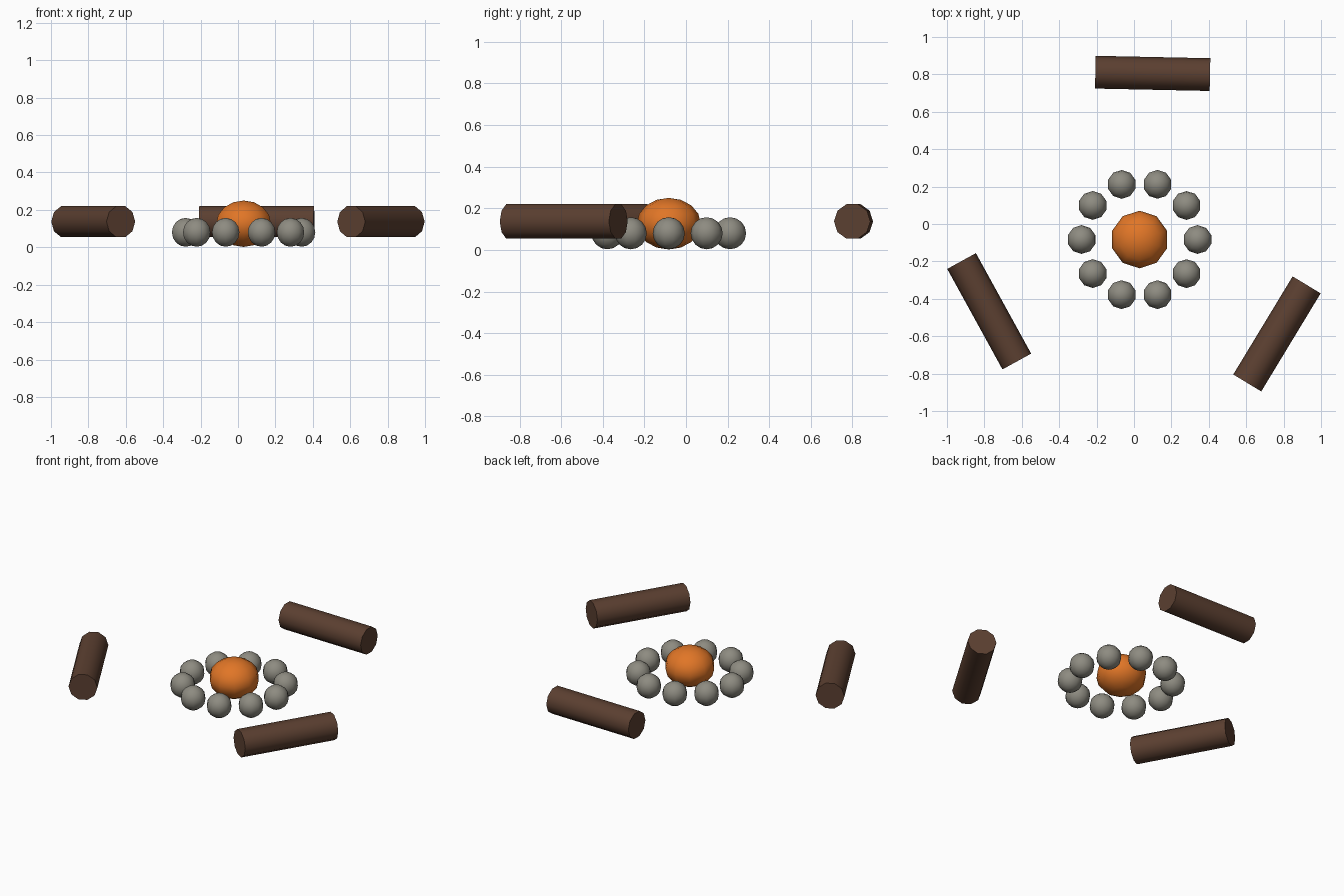
import bpy, math

if "Cube" in bpy.data.objects:
    bpy.data.objects.remove(bpy.data.objects["Cube"])

CX, CY = 0.03, -0.083


def material(name, rgb):
    m = bpy.data.materials.new(name)
    m.diffuse_color = (*rgb, 1)
    m.use_nodes = True
    m.node_tree.nodes["Principled BSDF"].inputs["Base Color"].default_value = m.diffuse_color
    return m


ORANGE = material("ember orange", (0.75, 0.18, 0.02))
STONE = material("stone grey", (0.27, 0.26, 0.22))
BARK = material("bark brown", (0.105, 0.05, 0.03))


def finish(name, mat):
    ob = bpy.context.object
    ob.name = name
    ob.data.materials.append(mat)
    bpy.ops.object.shade_smooth_by_angle(angle=math.radians(50))
    return ob


def ball(name, x, y, z, r, rz, mat, rings):
    bpy.ops.mesh.primitive_uv_sphere_add(segments=10, ring_count=rings, radius=1, location=(x, y, z))
    bpy.context.object.scale = (r, r, rz)
    finish(name, mat)


# glowing fire in the middle
ball("fire", CX, CY, 0.126, 0.154, 0.124, ORANGE, 8)

# ring of ten stones
for i in range(10):
    a = math.radians(36 * i)
    ball(f"stone_{i + 1}", CX + 0.31 * math.cos(a), CY + 0.31 * math.sin(a),
         0.08, 0.077, 0.077, STONE, 8)

# three log seats spaced around the fire
for i in range(3):
    a = math.radians(85.5 + 120 * i)
    turn = math.radians(-1.2 + 120 * i)
    bpy.ops.mesh.primitive_cylinder_add(
        vertices=10, radius=0.0875, depth=0.613,
        location=(CX + 0.891 * math.cos(a), CY + 0.891 * math.sin(a), 0.137),
        rotation=(0, math.pi / 2, turn))
    finish(f"log_seat_{i + 1}", BARK)
